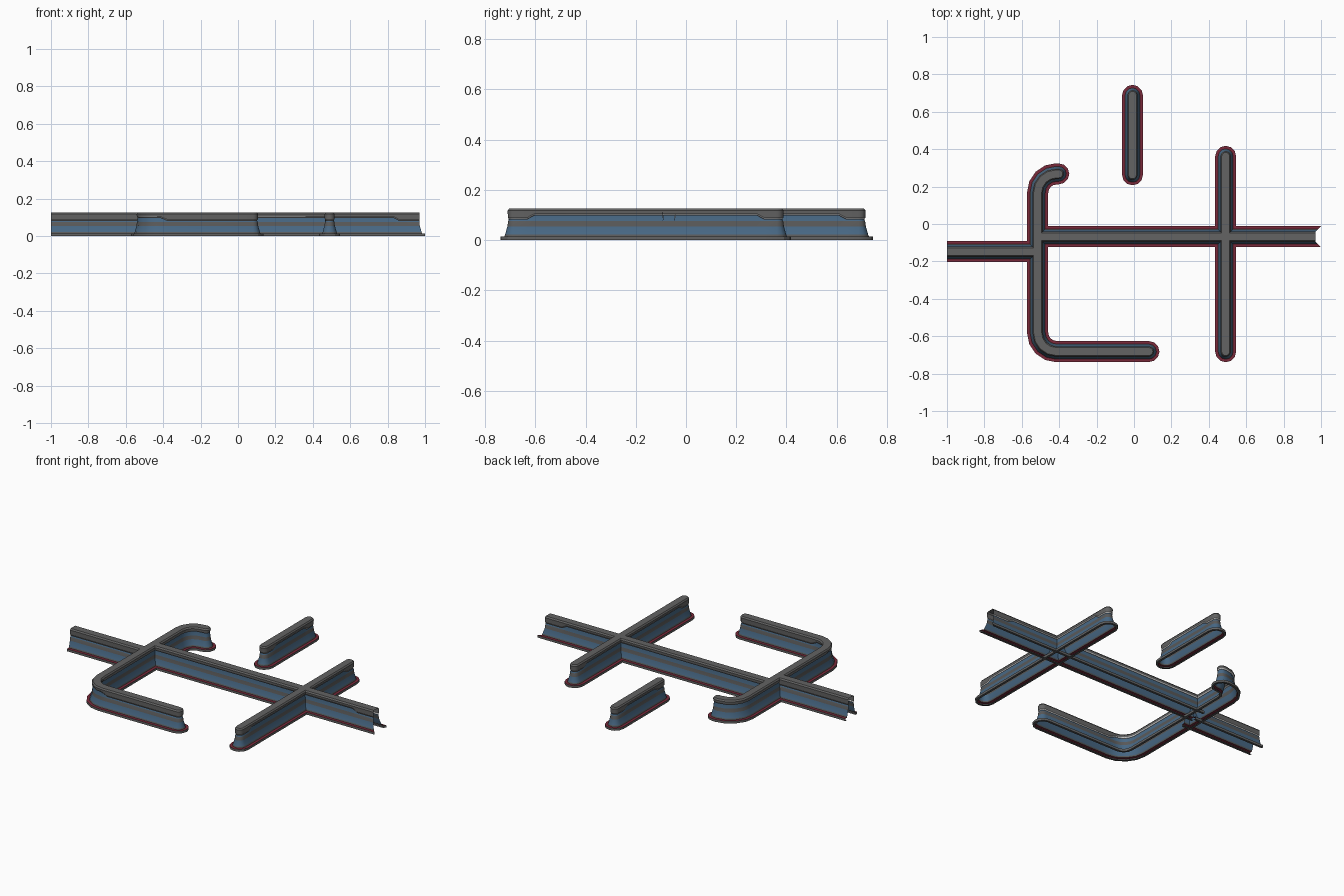
import bpy, bmesh, math
from mathutils import Vector

cube = bpy.data.objects.get("Cube")
if cube:
    bpy.data.objects.remove(cube, do_unlink=True)


def material(name, rgb):
    m = bpy.data.materials.new(name)
    m.use_nodes = True
    m.diffuse_color = (*rgb, 1)
    m.node_tree.nodes["Principled BSDF"].inputs["Base Color"].default_value = (*rgb, 1)
    return m


MATS = [material("cap_grey", (0.125, 0.125, 0.125)),
        material("wall_blue", (0.065, 0.14, 0.235)),
        material("stripe_red", (0.19, 0.022, 0.042)),
        material("seam_dark", (0.03, 0.032, 0.035)),
        material("trim_pale", (0.8, 0.8, 0.8)),
        material("band_grey", (0.1, 0.1, 0.1))]
GREY, BLUE, RED, DARK, PALE, BAND = range(len(MATS))

HALF = 0.056      # half width of the base
DROP = 0.016      # how far the cap skirt hangs down where it is deep

# Half cross-section: offset from centre line, height, follows skirt, colour above
PROFILE = [
    (0.042, 0.000, 0, BAND),
    (HALF, 0.000, 0, GREY),
    (HALF, 0.014, 0, RED),
    (0.040, 0.0145, 0, BAND),
    (0.037, 0.022, 0, BLUE),
    (0.028, 0.054, 0, BAND),
    (0.025, 0.075, 0, BLUE),
    (0.022, 0.097, 1, DARK),
    (0.022, 0.100, 1, PALE),
    (0.026, 0.105, 1, GREY),
    (0.027, 0.117, 0, GREY),
    (0.021, 0.125, 0, GREY),
    (0.000, 0.125, 0, GREY),
]


def arc(cx, cy, r, a0, a1, drop, steps=4):
    """Path points along a bend."""
    angles = [math.radians(a0 + (a1 - a0) * i / steps) for i in range(steps + 1)]
    return [(cx + r * math.cos(a), cy + r * math.sin(a), drop) for a in angles]


def side_stations(path, mitre_end):
    """Right-hand stations of a path: centre, outward normal, skirt depth, end slant."""
    pts = [Vector(p[:2]) for p in path]
    dirs = [(b - a).normalized() for a, b in zip(pts, pts[1:])]
    out = []
    for i, p in enumerate(pts):
        d0, d1 = dirs[max(i - 1, 0)], dirs[min(i, len(dirs) - 1)]
        t = (d0 + d1).normalized()
        n = Vector((t.y, -t.x)) / t.dot(d1)
        slant = t if mitre_end and i == len(pts) - 1 else Vector((0, 0))
        out.append((p, n, path[i][2], slant))
    return out


def fan(station, steps=6):
    """Rounded end turning from the right side to the left side."""
    p, n, drop, slant = station
    start = math.atan2(n.y, n.x)
    return [(p, Vector((math.cos(start + math.pi * k / steps),
                        math.sin(start + math.pi * k / steps))), drop, slant)
            for k in range(1, steps)]


def wall(name, path, rounded=True, mitre_end=False):
    right = side_stations(path, mitre_end)
    left = [(p, -n, d, s) for p, n, d, s in reversed(right)]
    if rounded:
        chains = [right + fan(right[-1]) + left + fan(left[-1])]
    else:
        chains = [right, left]
    bm = bmesh.new()
    for chain in chains:
        rows = []
        for h, z, follows, _ in PROFILE:
            row = []
            for p, n, drop, slant in chain:
                q = p + n * h - slant * min(HALF - h, 0.03)
                row.append(bm.verts.new((q.x, q.y, z - follows * drop * DROP)))
            rows.append(row)
        count = len(chain)
        for j in range(len(rows) - 1):
            for i in range(count if rounded else count - 1):
                k = (i + 1) % count
                f = bm.faces.new((rows[j][i], rows[j][k], rows[j + 1][k], rows[j + 1][i]))
                f.material_index = PROFILE[j][3]
    # Close the ridge along the centre line
    bmesh.ops.remove_doubles(bm, verts=bm.verts, dist=0.0002)
    mesh = bpy.data.meshes.new(name)
    bm.to_mesh(mesh)
    bm.free()
    for m in MATS:
        mesh.materials.append(m)
    ob = bpy.data.objects.new(name, mesh)
    bpy.context.collection.objects.link(ob)
    bpy.ops.object.select_all(action="DESELECT")
    ob.select_set(True)
    bpy.context.view_layer.objects.active = ob
    bpy.ops.object.shade_smooth_by_angle(angle=math.radians(30))


def straight(start, end, deep=0.05, slope=0.03):
    """Straight path whose cap skirt is deep at both ends."""
    a, b = Vector(start), Vector(end)
    length = (b - a).length
    d = (b - a).normalized()
    marks = [(0, 1), (deep, 1), (deep + slope, 0),
             (length - deep - slope, 0), (length - deep, 1), (length, 1)]
    return [(*(a + d * s), drop) for s, drop in marks]


# Free-standing and crossing walls
wall("cross_wall", straight((0.49, -0.683), (0.49, 0.362)))
wall("short_wall", straight((-0.008, 0.263), (-0.008, 0.688)))

# Long wall with an open mitred end
wall("long_wall", [(-0.515, -0.068, 0), (0.83, -0.068, 0), (0.86, -0.068, 1), (1, -0.068, 1)],
     rounded=False, mitre_end=True)

# Side wall joining the bent wall
wall("side_wall", [(-1, -0.148, 1), (-0.515, -0.148, 1)], rounded=False)

# Bent wall with a hooked end
bend = [(0.08, -0.682, 1), (-0.38, -0.682, 1)]
bend += arc(-0.415, -0.582, 0.1, 270, 180, 0)
bend += arc(-0.415, 0.168, 0.1, 180, 90, 0)
bend += [(-0.402, 0.268, 0)]
wall("bent_wall", bend)
